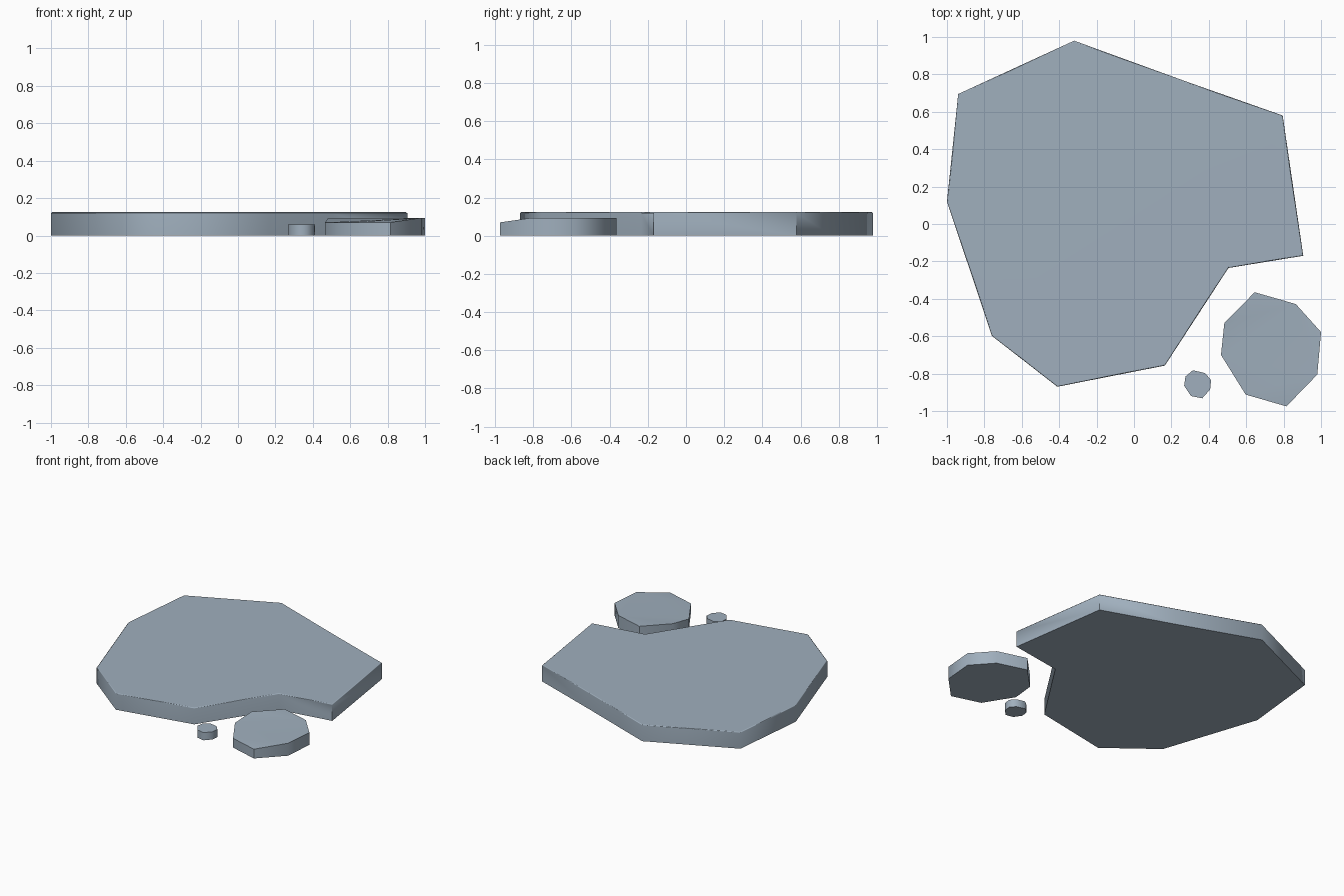
import bpy, bmesh, math

if "Cube" in bpy.data.objects:
    bpy.data.objects.remove(bpy.data.objects["Cube"])

stone = bpy.data.materials.new("blue grey stone")
stone.diffuse_color = (0.35, 0.43, 0.51, 1)
stone.use_nodes = True
stone.node_tree.nodes["Principled BSDF"].inputs["Base Color"].default_value = stone.diffuse_color


def slab(name, outline, height, bevel=0.0, low=()):
    """Extrude an outline into a flat stone; corners in 'low' sit lower on top."""
    bm = bmesh.new()
    n = len(outline)
    base = [bm.verts.new((x, y, 0)) for x, y in outline]
    top = [bm.verts.new((x, y, dict(low).get(i, height))) for i, (x, y) in enumerate(outline)]
    bm.faces.new(base)
    cap = bm.faces.new(top)
    for i in range(n):
        j = (i + 1) % n
        bm.faces.new((base[i], base[j], top[j], top[i]))
    bmesh.ops.recalc_face_normals(bm, faces=bm.faces[:])
    if bevel:
        bmesh.ops.bevel(bm, geom=list(cap.edges), offset=bevel, segments=1,
                        profile=0.5, affect='EDGES')
    elif low:
        bmesh.ops.triangulate(bm, faces=[cap])
    me = bpy.data.meshes.new(name)
    bm.to_mesh(me)
    bm.free()
    me.materials.append(stone)
    ob = bpy.data.objects.new(name, me)
    bpy.context.collection.objects.link(ob)
    bpy.ops.object.select_all(action='DESELECT')
    ob.select_set(True)
    bpy.context.view_layer.objects.active = ob
    bpy.ops.object.shade_smooth_by_angle(angle=math.radians(60))
    # keep the broad top flat
    wn = ob.modifiers.new("flat top", 'WEIGHTED_NORMAL')
    wn.keep_sharp = True
    return ob


# large paving slab with a notch at the front right
slab("large_slab", [(-0.32, 0.98), (0.27, 0.765), (0.795, 0.58), (0.905, -0.17),
                    (0.505, -0.235), (0.165, -0.757), (-0.41, -0.87),
                    (-0.76, -0.598), (-1.0, 0.12), (-0.94, 0.695)], 0.125, bevel=0.006)

# medium stone, front of the top slopes down
slab("medium_stone", [(0.645, -0.365), (0.865, -0.428), (1.0, -0.578), (0.98, -0.805),
                      (0.815, -0.975), (0.597, -0.912), (0.465, -0.70), (0.483, -0.53)],
     0.094, low=((4, 0.07), (5, 0.07), (6, 0.07)))

# small pebble
slab("small_pebble", [(0.315, -0.782), (0.38, -0.797), (0.412, -0.835), (0.407, -0.885),
                      (0.365, -0.932), (0.305, -0.92), (0.268, -0.865), (0.275, -0.815)], 0.058)
